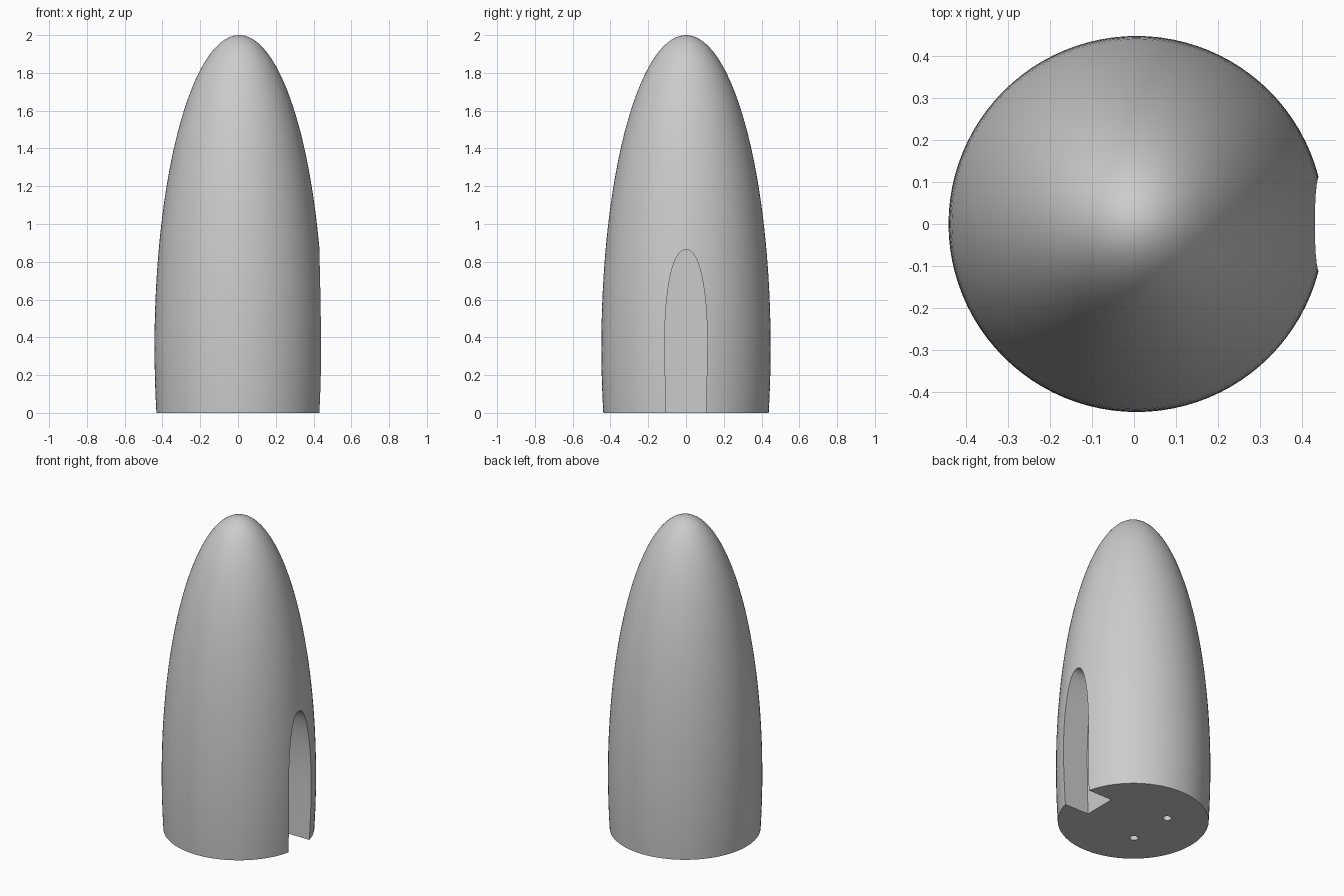
import bpy, bmesh, math

cube = bpy.data.objects.get("Cube")
if cube:
    bpy.data.objects.remove(cube, do_unlink=True)

AXIS_X = 0.006      # body axis, shifted by the slot cut
RADIUS = 0.448
BELLY = 0.35        # height of the widest ring
HEIGHT = 2.0

grey = bpy.data.materials.new("plain grey")
grey.use_nodes = True
grey.diffuse_color = (0.6, 0.6, 0.6, 1)
grey.node_tree.nodes["Principled BSDF"].inputs["Base Color"].default_value = (0.6, 0.6, 0.6, 1)


def make_object(name, bm):
    bmesh.ops.recalc_face_normals(bm, faces=bm.faces)
    mesh = bpy.data.meshes.new(name)
    bm.to_mesh(mesh)
    bm.free()
    mesh.materials.append(grey)
    obj = bpy.data.objects.new(name, mesh)
    bpy.context.collection.objects.link(obj)
    return obj


def lathe(name, profile, segments):
    """Rings of (radius, z) closed by a flat base and a pointed tip."""
    bm = bmesh.new()
    rings = []
    for r, z in profile:
        rings.append([bm.verts.new((r * math.cos(a), r * math.sin(a), z))
                      for a in (math.tau * i / segments for i in range(segments))])
    tip = bm.verts.new((0, 0, HEIGHT))
    bm.faces.new(rings[0])
    for low, high in zip(rings, rings[1:]):
        for i in range(segments):
            j = (i + 1) % segments
            bm.faces.new((low[i], low[j], high[j], high[i]))
    for i in range(segments):
        bm.faces.new((rings[-1][i], rings[-1][(i + 1) % segments], tip))
    return make_object(name, bm)


# Body: upper part of a long ellipsoid, cut flat at the base
rise = HEIGHT - BELLY
start = -math.asin(BELLY / rise)
steps = 44
angles = [start + (math.pi / 2 - start) * i / steps for i in range(steps)]
body = lathe("nose_cone_body",
             [(RADIUS * math.cos(t), BELLY + rise * math.sin(t)) for t in angles], 96)
body.location.x = AXIS_X

# Slot cutter: arched outline pushed along x
half, arch_base, arch_rise = 0.113, 0.35, 0.515
arch = []
for i in range(33):
    t = math.pi * i / 32
    c, s = math.cos(t), math.sin(t)
    arch.append((math.copysign(half * abs(c) ** 0.9, c), arch_base + arch_rise * s ** 0.9 if 0 < i < 32 else arch_base))
outline = [(0.105, -0.05)] + arch + [(-0.105, -0.05)]
bm = bmesh.new()
wall = bm.faces.new([bm.verts.new((0.26, y, z)) for y, z in outline])
push = bmesh.ops.extrude_face_region(bm, geom=[wall])
bmesh.ops.translate(bm, vec=(0.4, 0, 0),
                    verts=[v for v in push["geom"] if isinstance(v, bmesh.types.BMVert)])
cutters = [make_object("slot_cutter", bm)]

# Pin hole cutters in the base
for side, label in ((1, "back"), (-1, "front")):
    bm = bmesh.new()
    bmesh.ops.create_cone(bm, cap_ends=True, segments=24, radius1=0.025, radius2=0.025, depth=0.5)
    hole = make_object(label + "_pin_hole_cutter", bm)
    hole.location = (-0.124, 0.15 * side, 0)
    cutters.append(hole)

# Cut the slot and holes, then remove the cutters
bpy.context.view_layer.objects.active = body
for cutter in cutters:
    cutter.hide_render = True
    mod = body.modifiers.new(cutter.name, "BOOLEAN")
    mod.operation = "DIFFERENCE"
    mod.solver = "EXACT"
    mod.object = cutter
    bpy.ops.object.modifier_apply(modifier=mod.name)
for cutter in cutters:
    bpy.data.objects.remove(cutter, do_unlink=True)

# Smooth shell with crisp slot, hole and base edges
bpy.ops.object.select_all(action="DESELECT")
body.select_set(True)
bpy.ops.object.shade_smooth_by_angle(angle=math.radians(30))
